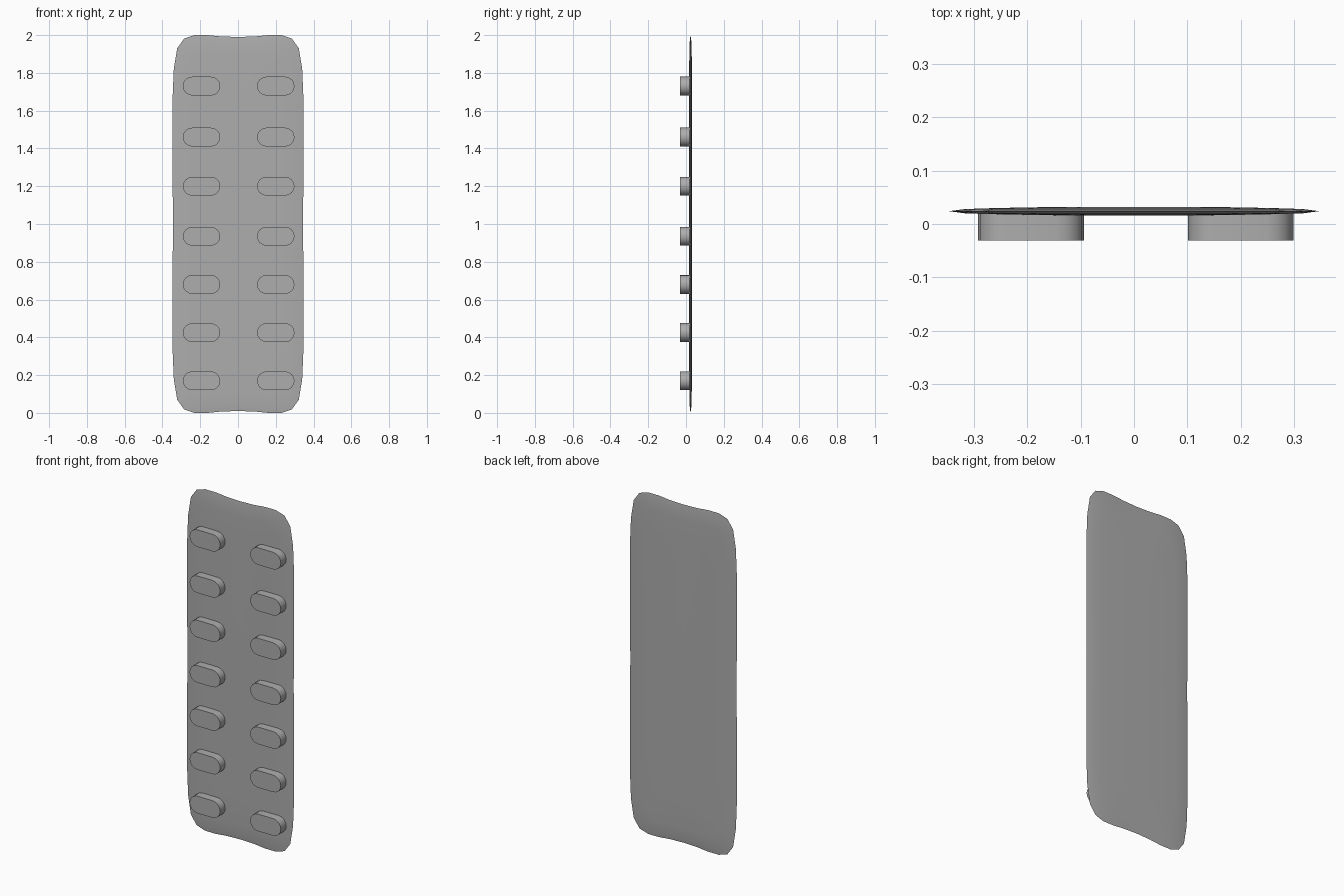
import bpy, bmesh, math

cube = bpy.data.objects.get("Cube")
if cube:
    bpy.data.objects.remove(cube)

GREY = (0.42, 0.42, 0.42, 1)
mat = bpy.data.materials.new("plain_grey")
mat.use_nodes = True
mat.diffuse_color = GREY
mat.node_tree.nodes["Principled BSDF"].inputs["Base Color"].default_value = GREY


def finish(bm, name, angle):
    bmesh.ops.recalc_face_normals(bm, faces=bm.faces)
    mesh = bpy.data.meshes.new(name)
    bm.to_mesh(mesh)
    bm.free()
    obj = bpy.data.objects.new(name, mesh)
    bpy.context.collection.objects.link(obj)
    mesh.materials.append(mat)
    bpy.ops.object.select_all(action='DESELECT')
    obj.select_set(True)
    bpy.context.view_layer.objects.active = obj
    bpy.ops.object.shade_smooth_by_angle(angle=math.radians(angle))
    return obj


def bridge(bm, a, b):
    n = len(a)
    for i in range(n):
        j = (i + 1) % n
        bm.faces.new((a[i], a[j], b[j], b[i]))


# Backing sheet: one quarter of the outline, mirrored around the centre
quarter = [(0, .99), (.09, .993), (.16, 1), (.23, 1), (.285, .982), (.322, .93),
           (.34, .82), (.347, .65), (.347, .3), (.344, 0)]
half = quarter + [(x, -z) for x, z in quarter[-2::-1]]
outline = half + [(-x, z) for x, z in half[-2:0:-1]]

bm = bmesh.new()


def ring(inset, y):
    sx, sz = 1 - inset / .347, 1 - inset
    return [bm.verts.new((x * sx, y, 1 + z * sz)) for x, z in outline]


rim = ring(0, .024)
for side in (-1, 1):
    last = rim
    for inset, depth in ((.03, .004), (.09, .006), (.2, .008)):
        loop = ring(inset, .024 + side * depth)
        bridge(bm, last, loop)
        last = loop
    bm.faces.new(last)
finish(bm, "backing_sheet", 40)


# Pill pockets: rounded bars in two columns, standing out of the front
def pocket(name, cx, cz):
    bm = bmesh.new()
    pts = []
    for sx, start in ((1, -90), (-1, 90)):
        for k in range(9):
            a = math.radians(start + k * 22.5)
            pts.append((cx + sx * .049 + .05 * math.cos(a), cz + .05 * math.sin(a)))
    front = [bm.verts.new((x, -.031, z)) for x, z in pts]
    back = [bm.verts.new((x, .022, z)) for x, z in pts]
    bridge(bm, front, back)
    bm.faces.new(front)
    bm.faces.new(back)
    finish(bm, name, 40)


for row, z in enumerate((.17, .425, .68, .935, 1.2, 1.46, 1.73), 1):
    pocket(f"pill_pocket_left_{row}", .2, z)
    pocket(f"pill_pocket_right_{row}", -.193, z)
